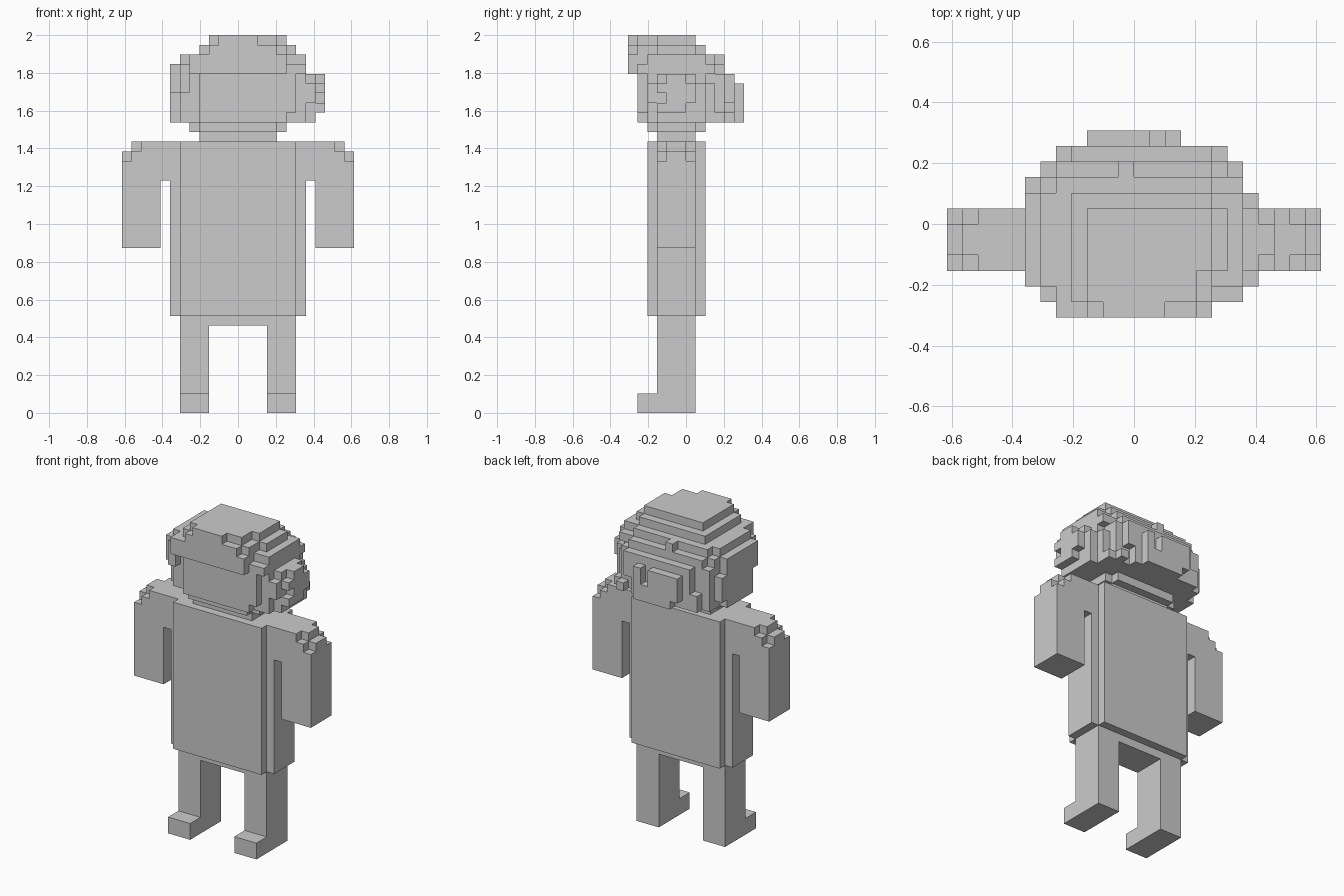
import bpy, bmesh
from mathutils import Vector

if "Cube" in bpy.data.objects:
    bpy.data.objects.remove(bpy.data.objects["Cube"])

U = 2 / 39                     # edge of one block
parts = {}                     # part name -> set of filled cells
filled = set()


def box(x0, x1, y0, y1, z0, z1):
    return {(x, y, z) for x in range(x0, x1) for y in range(y0, y1) for z in range(z0, z1)}


def add(name, cells):
    cells = cells - filled
    parts.setdefault(name, set()).update(cells)
    filled.update(cells)


def layer(z0, z1, *rects):
    cells = set()
    for r in rects:
        cells |= box(*r, z0, z1)
    return cells


def mirror(cells):
    return {(-1 - x, y, z) for x, y, z in cells}


# Torso with stepped vertical edges, and pelvis
add("torso", layer(10, 28, (-6, 6, -4, 2), (-7, 7, -3, 1)))
add("pelvis", box(-6, 6, -3, 1, 9, 10))

# Legs with feet, and arms with rounded shoulders
leg = box(3, 6, -3, 1, 0, 9) | box(3, 6, -5, -3, 0, 2)
arm = box(8, 12, -3, 1, 17, 28) | box(7, 8, -3, 1, 24, 28)
arm -= box(11, 12, -3, 1, 27, 28)
for y in (-3, 0):
    arm -= {(11, y, 26), (10, y, 27)}
add("right_leg", leg)
add("left_leg", mirror(leg))
add("right_arm", arm)
add("left_arm", mirror(arm))

# Neck, jaw and face
add("neck", box(-4, 4, -3, 1, 28, 29))
add("jaw", layer(29, 30, (-4, 4, -4, 2), (-5, 5, -3, 1)))
add("face", box(-4, 5, -5, -3, 30, 35))

# Hair, stacked as stepped layers
hair = layer(30, 31, (-5, 6, -4, 5), (-6, 7, -4, 4), (-7, 8, -3, 2), (-3, 3, 5, 6))
hair |= layer(31, 34, (-6, 6, -4, 4), (-7, 7, -4, 3), (-5, 5, 4, 5), (-3, 3, 5, 6), (7, 8, -4, 2))
hair |= layer(34, 35, (-6, 6, -4, 4), (-7, 7, -4, 2), (-4, 5, 4, 5), (7, 8, -3, 1))
hair |= layer(35, 36, (-5, 5, -6, 4), (-6, 7, -5, 3), (-7, 7, -4, 2))
hair |= layer(36, 37, (-5, 5, -6, 3), (-6, 7, -4, 2), (-1, 0, 3, 4))
hair |= layer(37, 38, (-3, 4, -6, 2), (-4, 5, -5, 2), (5, 6, -3, 1))
hair |= layer(38, 39, (-2, 2, -6, 1), (-3, 4, -5, 1), (4, 5, -3, 1))
# Side tufts
hair |= box(8, 9, -3, 1, 31, 34) | box(8, 9, -2, 0, 34, 35)
hair |= box(-6, -5, -5, -4, 33, 36) | box(5, 6, -5, -4, 31, 35)
# Ragged strands at the back and sides
hair -= box(1, 2, 5, 6, 32, 34) | box(-3, -2, 5, 6, 30, 31)
hair -= box(4, 5, 4, 5, 30, 32) | box(-5, -4, 4, 5, 32, 34)
hair -= box(7, 8, -4, -3, 31, 32) | box(8, 9, 0, 1, 31, 32) | box(8, 9, -3, -2, 32, 33)
hair -= box(-7, -6, -4, -3, 31, 33)
add("hair", hair)

# Build each part from its exposed block faces, then merge coplanar faces
DIRS = [Vector(d) for d in ((1, 0, 0), (-1, 0, 0), (0, 1, 0), (0, -1, 0), (0, 0, 1), (0, 0, -1))]
for name, cells in parts.items():
    bm = bmesh.new()
    for c in sorted(cells):
        for d in DIRS:
            if tuple(int(c[i] + d[i]) for i in range(3)) in filled:
                continue
            a = Vector((d.y, d.z, d.x))
            b = d.cross(a)
            mid = Vector(c) + Vector((.5, .5, .5)) + d / 2
            corners = [mid + (a * s + b * t) / 2 for s, t in ((-1, -1), (1, -1), (1, 1), (-1, 1))]
            bm.faces.new([bm.verts.new(p * U) for p in corners])
    bmesh.ops.remove_doubles(bm, verts=bm.verts, dist=U * .01)
    bmesh.ops.dissolve_limit(bm, angle_limit=.02, verts=bm.verts, edges=bm.edges)
    mesh = bpy.data.meshes.new(name)
    bm.to_mesh(mesh)
    bm.free()
    bpy.context.collection.objects.link(bpy.data.objects.new(name, mesh))
